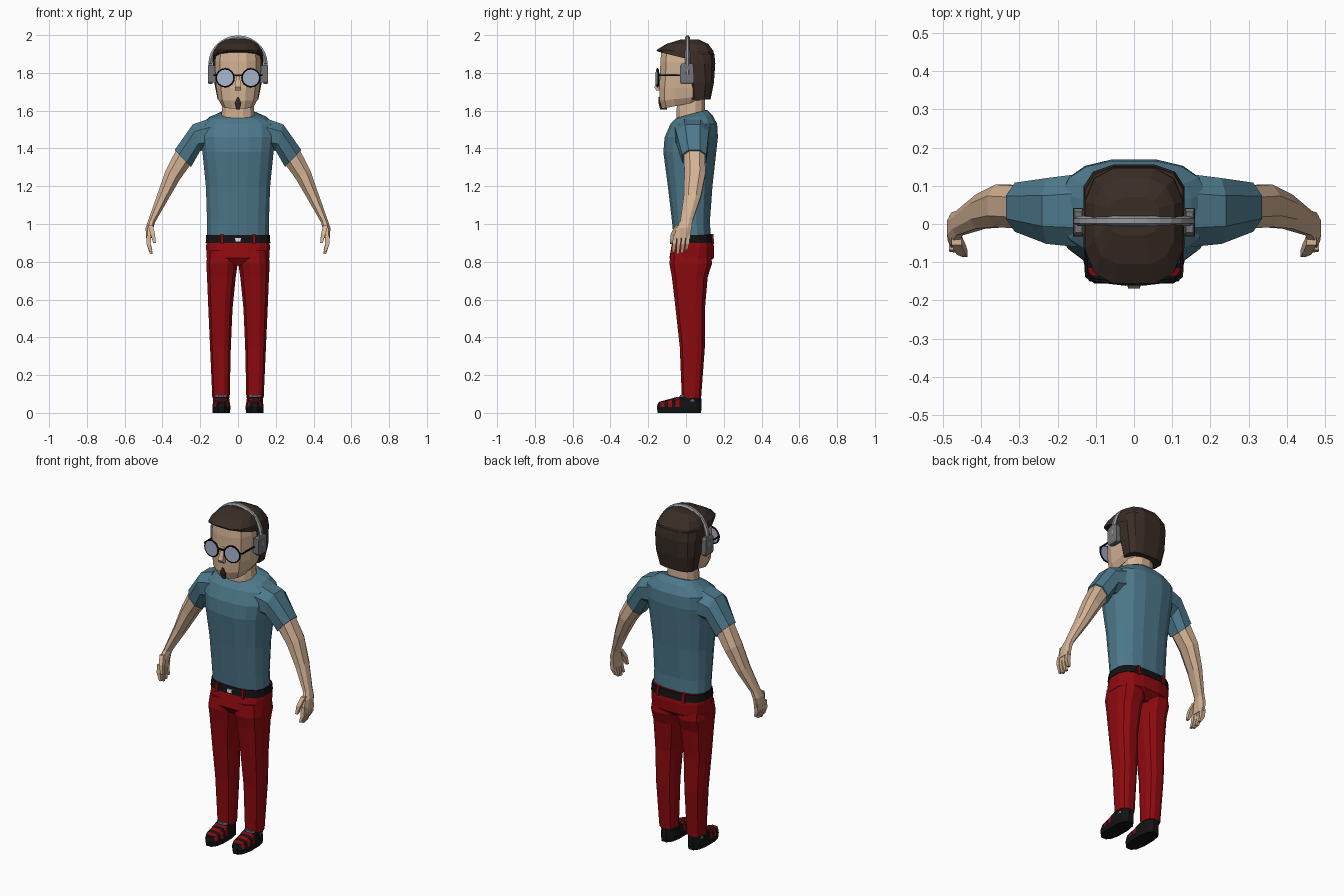
import bpy, bmesh, math
from mathutils import Matrix


def material(name, rgb):
    m = bpy.data.materials.new(name)
    m.diffuse_color = (*rgb, 1)
    return m


SKIN = material("skin", (0.66, 0.45, 0.30))
HAIR = material("dark brown", (0.042, 0.026, 0.019))
TEAL = material("teal cloth", (0.075, 0.19, 0.26))
RED = material("red cloth", (0.27, 0.003, 0.005))
BLACK = material("black", (0.006, 0.006, 0.007))
GREY = material("grey plastic", (0.17, 0.17, 0.18))
SILVER = material("silver band", (0.32, 0.33, 0.35))
LENS = material("pale blue lens", (0.40, 0.47, 0.62))
WHITE = material("white metal", (0.75, 0.75, 0.75))


def finish(name, bm, mats, mirror=False):
    bmesh.ops.recalc_face_normals(bm, faces=bm.faces[:])
    me = bpy.data.meshes.new(name)
    bm.to_mesh(me)
    bm.free()
    for m in mats:
        me.materials.append(m)
    ob = bpy.data.objects.new(name, me)
    bpy.context.collection.objects.link(ob)
    if mirror:
        mod = ob.modifiers.new("mirror", 'MIRROR')
        mod.use_mirror_merge = False
    return ob


def loft_mesh(rings, n, power):
    """Rings: (x, z, half width, y front, y back, y tilt, x tilt)."""
    bm = bmesh.new()
    unit = []
    for i in range(n):
        a = 2 * math.pi * (i + 0.5) / n
        unit.append([math.copysign(abs(f(a)) ** (2 / power), f(a)) for f in (math.cos, math.sin)])
    big = max(abs(v) for p in unit for v in p)
    loops = []
    for r in rings:
        x, z, rx, yf, yb, ty, tx = (tuple(r) + (0, 0))[:7]
        cy, ry = (yf + yb) / 2, (yb - yf) / 2
        loops.append([bm.verts.new((x + c / big * rx, cy + s / big * ry,
                                    z + tx * c / big * rx + ty * s / big * ry)) for c, s in unit])
    for a, b in zip(loops, loops[1:]):
        for i in range(n):
            bm.faces.new((a[i], a[(i + 1) % n], b[(i + 1) % n], b[i]))
    bm.faces.new(loops[0])
    bm.faces.new(loops[-1])
    return bm


def loft(name, rings, mat, n=12, power=2.3, mirror=False):
    return finish(name, loft_mesh(rings, n, power), [mat], mirror)


def tube(name, pts, r, mat, mirror=False, closed=False, n=6):
    """Round bar swept through points."""
    cu = bpy.data.curves.new(name, 'CURVE')
    cu.dimensions = '3D'
    cu.bevel_depth = r
    cu.bevel_resolution = 1
    cu.use_fill_caps = True
    sp = cu.splines.new('POLY')
    sp.points.add(len(pts) - 1)
    for p, co in zip(sp.points, pts):
        p.co = (*co, 1)
    sp.use_cyclic_u = closed
    tmp = bpy.data.objects.new(name + "_path", cu)
    bpy.context.collection.objects.link(tmp)
    bpy.context.view_layer.update()
    bm = bmesh.new()
    me = tmp.to_mesh()
    bm.from_mesh(me)
    tmp.to_mesh_clear()
    bpy.data.objects.remove(tmp)
    for f in bm.faces:
        f.smooth = False
        f.material_index = 0
    return finish(name, bm, [mat], mirror)


# Shoes with red stripes across the front
bm = loft_mesh([(0.088, 0, 0.046, -0.15, 0.08), (0.088, 0.032, 0.048, -0.155, 0.082),
                (0.088, 0.058, 0.044, -0.145, 0.082), (0.09, 0.085, 0.042, -0.045, 0.08)], 12, 2.5)
cuts = [-0.135, -0.115, -0.095, -0.075, -0.055, -0.035]
for y in cuts:
    bmesh.ops.bisect_plane(bm, geom=bm.verts[:] + bm.edges[:] + bm.faces[:],
                           plane_co=(0, y, 0), plane_no=(0, 1, 0))
for f in bm.faces:
    c = f.calc_center_median()
    if c.z > 0.034 and any(a < c.y < b for a, b in zip(cuts[::2], cuts[1::2])):
        f.material_index = 1
finish("shoe", bm, [BLACK, RED], True)
loft("sock", [(0.09, 0.06, 0.04, -0.04, 0.07), (0.09, 0.094, 0.038, -0.032, 0.07)], TEAL, mirror=True)

# Trousers: legs, hips, belt
loft("trouser_leg", [(0.09, 0.08, 0.046, -0.022, 0.08), (0.093, 0.35, 0.055, -0.033, 0.1),
                     (0.093, 0.55, 0.064, -0.055, 0.1), (0.088, 0.72, 0.076, -0.075, 0.115),
                     (0.085, 0.79, 0.083, -0.088, 0.138), (0.08, 0.86, 0.08, -0.08, 0.13)],
     RED, power=2.6, mirror=True)
loft("trouser_hips", [(0, 0.78, 0.12, -0.06, 0.1), (0, 0.82, 0.166, -0.088, 0.147),
                      (0, 0.88, 0.169, -0.078, 0.148), (0, 0.944, 0.163, -0.064, 0.138)],
     RED, 16, 2.8)
loft("belt", [(0, 0.9, 0.171, -0.078, 0.148), (0, 0.942, 0.168, -0.071, 0.143)], BLACK, 16, 2.8)
for y0, y1 in ((-0.084, -0.06), (0.12, 0.149)):
    loft("belt_loop", [(0.085, 0.893, 0.008, y0, y1), (0.085, 0.946, 0.008, y0 + 0.004, y1 - 0.004)],
         RED, 4, mirror=True)
loft("belt_buckle", [(0, 0.908, 0.013, -0.082, -0.074), (0, 0.927, 0.016, -0.08, -0.072)], WHITE, 4)

# Shirt body and sleeves
loft("shirt", [(0, 0.935, 0.163, -0.066, 0.13), (0, 1.02, 0.164, -0.075, 0.127),
               (0, 1.2, 0.17, -0.096, 0.14), (0, 1.38, 0.188, -0.12, 0.16),
               (0, 1.46, 0.198, -0.113, 0.169), (0, 1.53, 0.192, -0.082, 0.165),
               (0, 1.565, 0.15, -0.06, 0.14, 0.12), (0, 1.583, 0.095, -0.052, 0.112, 0.27)],
     TEAL, 16, 2.6)
loft("sleeve", [(0.14, 1.475, 0.02, -0.06, 0.13, 0, 4), (0.22, 1.457, 0.02, -0.052, 0.12, 0, 3.5),
                (0.292, 1.347, 0.043, -0.02, 0.108, 0, 1.05)], TEAL, 8, mirror=True)

# Arms, hands, fingers
loft("arm", [(0.285, 1.36, 0.038, -0.012, 0.1, 0, 1.05), (0.345, 1.26, 0.038, -0.008, 0.103, 0, 0.6),
             (0.4, 1.14, 0.028, -0.012, 0.078, 0, 0.5), (0.457, 1.015, 0.018, -0.03, 0.034, 0, 0.3),
             (0.468, 0.98, 0.021, -0.05, 0.03), (0.472, 0.925, 0.015, -0.066, 0.022)],
     SKIN, 8, mirror=True)
for j, tip in enumerate((0.852, 0.842, 0.846, 0.862)):
    y = -0.058 + 0.023 * j
    loft("finger", [(0.472, 0.94, 0.012, y - 0.01, y + 0.011), (0.473, 0.895, 0.011, y - 0.014, y + 0.006),
                    (0.46, tip, 0.007, y - 0.017, y - 0.002)], SKIN, 4, mirror=True)
loft("thumb", [(0.464, 0.995, 0.013, -0.055, -0.03), (0.452, 0.95, 0.012, -0.08, -0.054),
               (0.442, 0.9, 0.007, -0.086, -0.07)], SKIN, 4, mirror=True)

# Neck, head, nose, chin beard
loft("neck", [(0, 1.55, 0.09, -0.05, 0.105, 0.2), (0, 1.6, 0.085, -0.05, 0.1), (0, 1.68, 0.08, -0.045, 0.1)], SKIN)
loft("head", [(0, 1.632, 0.085, -0.127, 0.09, 0.2), (0, 1.665, 0.105, -0.14, 0.11, 0.1),
              (0, 1.72, 0.115, -0.142, 0.13), (0, 1.79, 0.12, -0.137, 0.14),
              (0, 1.86, 0.122, -0.136, 0.14), (0, 1.92, 0.115, -0.13, 0.13),
              (0, 1.955, 0.08, -0.08, 0.09)], SKIN, 12, 2.6)
loft("nose", [(0, 1.708, 0.017, -0.158, -0.12), (0, 1.725, 0.016, -0.168, -0.12),
              (0, 1.795, 0.008, -0.141, -0.12)], SKIN, 4)
loft("chin_beard", [(0, 1.606, 0.009, -0.137, -0.1), (0, 1.642, 0.018, -0.146, -0.11),
                    (0, 1.672, 0.004, -0.146, -0.12)], HAIR, 4)

# Hair: cap over the crown and a back section
loft("hair_top", [(0, 1.875, 0.132, -0.15, 0.153, -0.25), (0, 1.918, 0.128, -0.156, 0.146, -0.02),
                  (0, 1.953, 0.105, -0.105, 0.118), (0, 1.976, 0.065, -0.03, 0.07)], HAIR, 12, 3)
loft("hair_back", [(0, 1.66, 0.108, 0.01, 0.13), (0, 1.75, 0.126, -0.005, 0.148),
                   (0, 1.85, 0.132, -0.04, 0.155), (0, 1.9, 0.128, -0.06, 0.15)], HAIR, 12, 3)

# Glasses
turn = Matrix.Translation((0.068, -0.151, 1.774)) @ Matrix.Rotation(0.12, 4, 'Z')
bm = bmesh.new()
bmesh.ops.create_cone(bm, cap_ends=True, segments=16, radius1=0.046, radius2=0.046, depth=0.006,
                      matrix=turn @ Matrix.Rotation(math.pi / 2, 4, 'X'))
finish("lens", bm, [LENS], True)
rim = [turn @ Matrix.Rotation(2 * math.pi * i / 16, 4, 'Y') @ Matrix.Translation((0.047, 0, 0)) for i in range(16)]
tube("lens_rim", [m.translation for m in rim], 0.005, BLACK, True, True)
tube("glasses_bridge", [(-0.024, -0.156, 1.787), (0.024, -0.156, 1.787)], 0.005, BLACK)
tube("glasses_temple", [(0.112, -0.146, 1.787), (0.124, -0.135, 1.787), (0.126, -0.01, 1.787)], 0.005, BLACK, True)

# Headphones
arch = [(0.148, 0.008, 1.79)] + [(0.146 * math.cos(math.pi * i / 14), 0.008,
        1.845 + 0.142 * math.sin(math.pi * i / 14)) for i in range(15)] + [(-0.148, 0.008, 1.79)]
tube("headphone_band", arch, 0.013, SILVER)
loft("headphone_cup", [(0.145, 1.74, 0.01, -0.025, 0.035), (0.146, 1.752, 0.013, -0.033, 0.042),
                       (0.146, 1.838, 0.012, -0.031, 0.04), (0.145, 1.85, 0.009, -0.022, 0.032)],
     GREY, 4, mirror=True)
loft("headphone_pad", [(0.126, 1.75, 0.012, -0.028, 0.037), (0.126, 1.84, 0.012, -0.028, 0.037)],
     GREY, 4, mirror=True)
